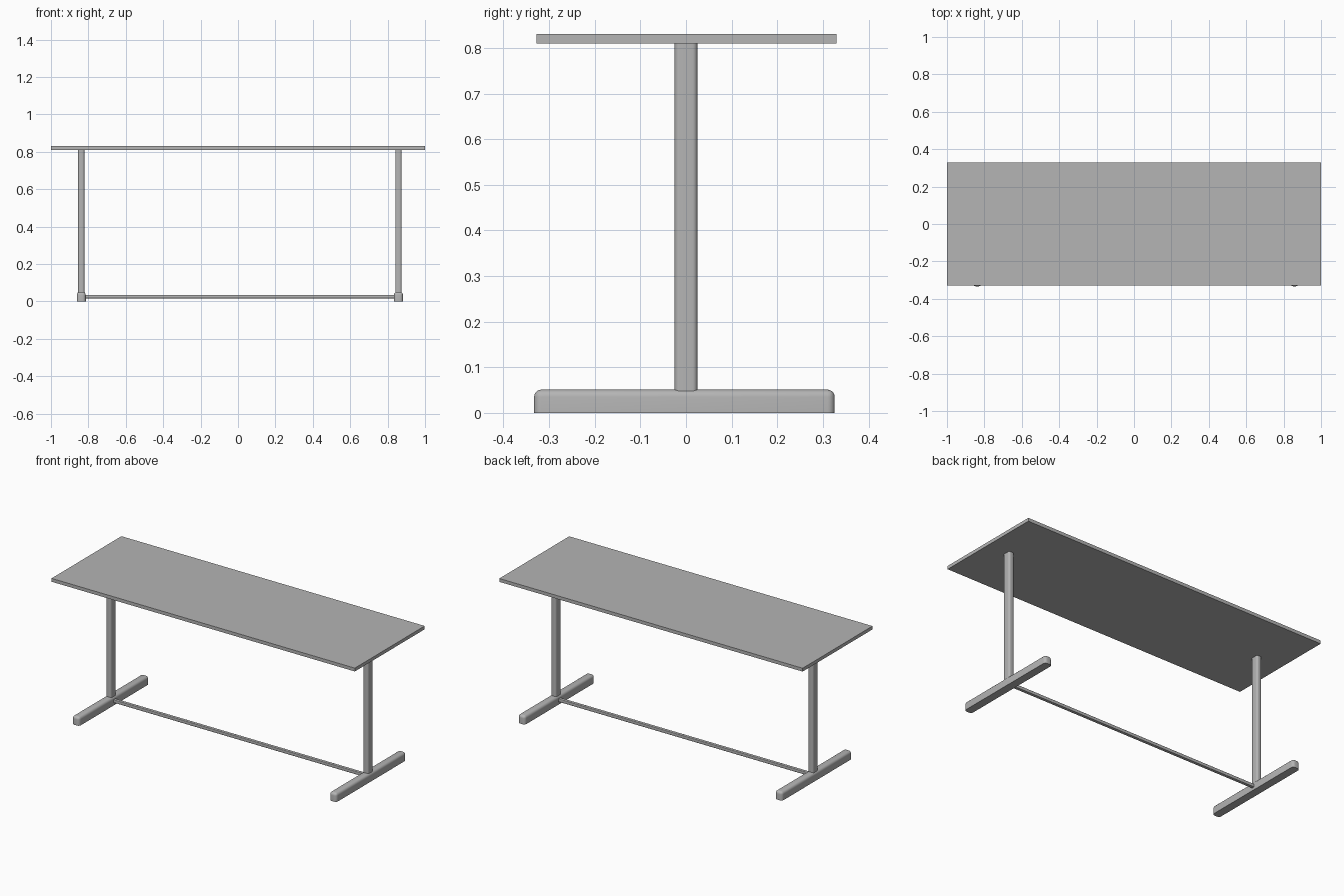
import bpy, bmesh
from mathutils import Matrix

if "Cube" in bpy.data.objects:
    bpy.data.objects.remove(bpy.data.objects["Cube"])

grey = bpy.data.materials.new("plain_grey")
grey.diffuse_color = (0.46, 0.46, 0.46, 1)
grey.use_nodes = True
grey.node_tree.nodes["Principled BSDF"].inputs["Base Color"].default_value = grey.diffuse_color


def box(name, size, centre, radius=0, keep=lambda edge: True):
    """Box whose chosen edges are rounded."""
    bm = bmesh.new()
    bmesh.ops.create_cube(bm, size=1, matrix=Matrix.Diagonal((*size, 1)))
    if radius:
        edges = [e for e in bm.edges if keep(e)]
        bmesh.ops.bevel(bm, geom=edges, offset=radius, segments=5,
                        profile=0.5, affect='EDGES', clamp_overlap=True)
    mesh = bpy.data.meshes.new(name)
    bm.to_mesh(mesh)
    bm.free()
    mesh.materials.append(grey)
    ob = bpy.data.objects.new(name, mesh)
    ob.location = centre
    bpy.context.collection.objects.link(ob)
    if radius:
        bpy.ops.object.select_all(action='DESELECT')
        ob.select_set(True)
        bpy.context.view_layer.objects.active = ob
        bpy.ops.object.shade_smooth_by_angle()
    return ob


def not_bottom(e):
    return any(v.co.z > 0 for v in e.verts)


def along(axis):
    return lambda e: abs(e.verts[0].co[axis] - e.verts[1].co[axis]) > 1e-6


# table top
box("table_top", (2.0, 0.658, 0.02), (0, 0.001, 0.82))

# feet with rounded tops and ends, and posts with rounded corners
for side, x in (("left", -0.838), ("right", 0.858)):
    box(side + "_foot", (0.048, 0.659, 0.051), (x, -0.0035, 0.0255),
        0.016, not_bottom)
    box(side + "_post", (0.034, 0.05, 0.78), (x, 0, 0.42), 0.011, along(2))

# low crossbar between the feet
box("crossbar", (1.68, 0.02, 0.019), (0.01, 0, 0.0255), 0.004, along(0))
